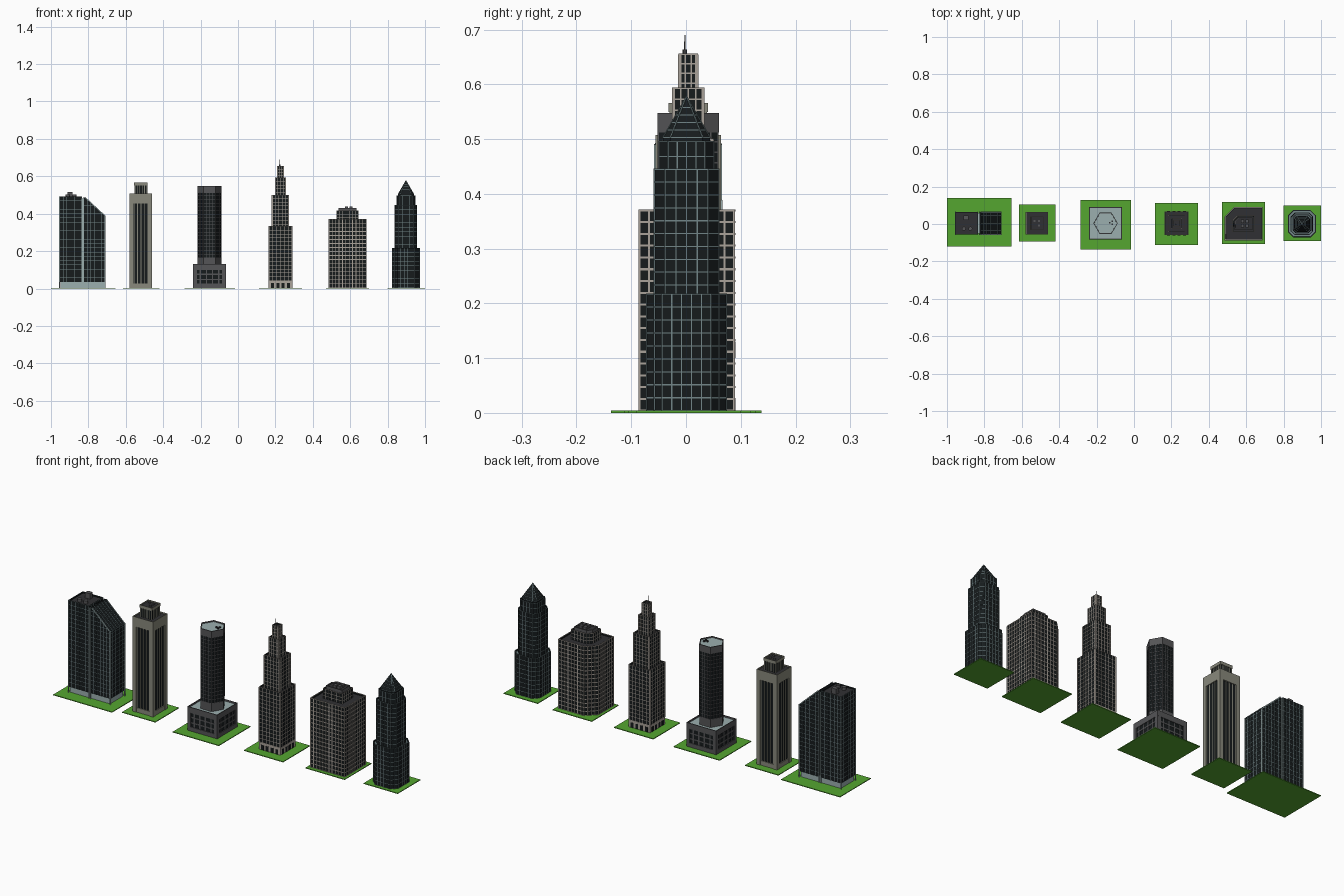
import bpy, bmesh, math
from mathutils import Vector, Matrix

if "Cube" in bpy.data.objects:
    bpy.data.objects.remove(bpy.data.objects["Cube"])


def mat(name, r, g, b):
    m = bpy.data.materials.new(name)
    m.diffuse_color = (r, g, b, 1)
    m.use_nodes = True
    m.node_tree.nodes["Principled BSDF"].inputs["Base Color"].default_value = m.diffuse_color
    return m


GRASS = mat("grass", .09, .38, .03)
GLASS = mat("dark_glass", .008, .011, .012)
TEAL = mat("teal_frame", .17, .24, .25)
PALE = mat("pale_teal", .33, .43, .43)
BEIGE = mat("beige_stone", .40, .36, .32)
CONC = mat("concrete", .25, .25, .2)
GREY = mat("mid_grey", .09, .09, .095)
DARK = mat("dark_roof", .03, .03, .033)


def finish(bm, name, *mats):
    bmesh.ops.recalc_face_normals(bm, faces=bm.faces)
    me = bpy.data.meshes.new(name)
    bm.to_mesh(me)
    bm.free()
    for m in mats:
        me.materials.append(m)
    ob = bpy.data.objects.new(name, me)
    bpy.context.collection.objects.link(ob)
    return ob


def rect(x0, x1, y0, y1):
    return [(x0, y0), (x1, y0), (x1, y1), (x0, y1)]


def square(cx, cy, h):
    return rect(cx - h, cx + h, cy - h, cy + h)


def octagon(cx, cy, h, c):
    k = h - c
    return [(cx + a, cy + b) for a, b in ((-k, -h), (k, -h), (h, -k), (h, k), (k, h), (-k, h), (-h, k), (-h, -k))]


def prism(name, poly, z0, z1, m, rim=0, sink=.006, roof=DARK):
    """Extruded footprint; rim > 0 makes a parapet round a sunken roof."""
    bm = bmesh.new()
    lo = [bm.verts.new((x, y, z0)) for x, y in poly]
    hi = [bm.verts.new((x, y, z1)) for x, y in poly]
    n = len(poly)
    bm.faces.new(lo[::-1])
    top = bm.faces.new(hi)
    for i in range(n):
        j = (i + 1) % n
        bm.faces.new((lo[i], lo[j], hi[j], hi[i]))
    bm.normal_update()
    if rim:
        bmesh.ops.inset_region(bm, faces=[top], thickness=rim)
        bmesh.ops.inset_region(bm, faces=[top], thickness=.0004, depth=-sink)
        top.material_index = 1
    return finish(bm, name, m, roof)


def bar(bm, a, b, t):
    a, b = Vector(a), Vector(b)
    d = b - a
    r = d.to_track_quat('Z', 'Y').to_matrix().to_4x4()
    bmesh.ops.create_cube(bm, size=1, matrix=Matrix.Translation((a + b) / 2) @ r @ Matrix.Diagonal((t, t, d.length + t * .5, 1)))


def grid(name, poly, z0, z1, m, floors, step, t):
    """Mullions and floor bands over every side of a footprint."""
    bm = bmesh.new()
    for i, p in enumerate(poly):
        p, q = Vector(p), Vector(poly[(i + 1) % len(poly)])
        n = max(1, round((q - p).length / step))
        for k in range(n):
            v = p.lerp(q, k / n)
            bar(bm, (*v, z0), (*v, z1 - t * .3), t)
        if floors:
            for k in range(floors + 1):
                z = z0 + (z1 - z0) * k / floors
                bar(bm, (*p, z), (*q, z), t)
    return finish(bm, name, m)


def tower(name, poly, z0, z1, frame, floors, step, t, rim=.005, roof=DARK):
    prism(name + "_core", poly, z0, z1, GLASS, rim, roof=roof)
    grid(name + "_frame", poly, z0, z1, frame, floors, step, t)


def cyl(name, x, y, z0, z1, r, m, seg=12, r2=None):
    bm = bmesh.new()
    bmesh.ops.create_cone(bm, cap_ends=True, segments=seg, radius1=r, radius2=r if r2 is None else r2,
                          depth=z1 - z0, matrix=Matrix.Translation((x, y, (z0 + z1) / 2)))
    return finish(bm, name, m)


# Lawns under each building
for i, r in enumerate([(-1, -.655, -.12, .138), (-.615, -.42, -.093, .105), (-.287, -.017, -.137, .128),
                       (.113, .343, -.112, .113), (.47, .70, -.106, .118), (.80, 1, -.09, .1)]):
    prism(f"lawn_{i + 1}", rect(*r), 0, .004, GRASS)
G = .004

# 1: twin slab with a sloping glass wing
Y0, Y1 = -.056, .064
XA, XB, ZA, ZB = -.818, -.71, .488, .388
prism("slab_lobby", rect(-.95, -.715, Y0 + .005, Y1 - .005), G, .04, PALE)
prism("slab_joint", rect(-.838, -.824, Y0 + .006, Y1 - .006), G, .48, PALE)
tower("slab_left", rect(-.955, -.836, Y0, Y1), .035, .492, TEAL, 20, .02, .0018)
bm = bmesh.new()
prof = [(-.826, .035), (XB, .035), (XB, ZB), (XA, ZA), (-.826, ZA)]
f = bm.faces.new([bm.verts.new((x, Y0, z)) for x, z in prof])
ext = bmesh.ops.extrude_face_region(bm, geom=[f])
bmesh.ops.translate(bm, vec=(0, Y1 - Y0, 0), verts=[v for v in ext["geom"] if isinstance(v, bmesh.types.BMVert)])
finish(bm, "slope_wing_core", GLASS)
bm = bmesh.new()
for k in range(7):
    x = -.826 + (XB + .826) * k / 6
    z = ZA + (ZB - ZA) * max(0, (x - XA) / (XB - XA))
    for y in (Y0, Y1):
        bar(bm, (x, y, .035), (x, y, z), .0018)
    if k:
        bar(bm, (x, Y0, z), (x, Y1, z), .0018)
    y = Y0 + (Y1 - Y0) * k / 6
    bar(bm, (XB, y, .035), (XB, y, ZB), .0018)
    bar(bm, (XB, y, ZB), (XA, y, ZA), .0018)
for k in range(20):
    z = .035 + .0228 * k
    x = min(XB, XA + (ZA - z) / (ZA - ZB) * (XB - XA))
    for y in (Y0, Y1):
        bar(bm, (-.826, y, z), (x, y, z), .0018)
    if z < ZB:
        bar(bm, (XB, Y0, z), (XB, Y1, z), .0018)
finish(bm, "slope_wing_frame", TEAL)
bm = bmesh.new()
for y in (Y0, Y1):
    bar(bm, (XB, y, G), (XB, y, ZB), .005)
    bar(bm, (XB, y, ZB), (XA, y, ZA), .004)
    bar(bm, (-.955, y, G), (-.955, y, .49), .004)
    for x in (-.836, -.826):
        bar(bm, (x, y, G), (x, y, .486), .003)
finish(bm, "slab_edge_trim", PALE)
for i, (x, y) in enumerate([(-.91, -.025), (-.875, -.025)]):
    cyl(f"roof_tank_{i + 1}", x, y, .484, .502, .011, GREY)
prism("roof_plant_box", rect(-.912, -.884, .022, .045), .484, .515, GREY)

# 2: concrete tower with corner piers
CX, CY = -.519, .004
prism("pier_core", square(CX, CY, .054), G, .46, GLASS)
for i in (-1, 1):
    for j in (-1, 1):
        prism("corner_pier", square(CX + i * .0495, CY + j * .0495, .0105), G, .46, CONC)
prism("pier_base", square(CX, CY, .058), G, .028, CONC)
prism("pier_top_band", square(CX, CY, .06), .455, .508, CONC, .005)
grid("pier_mullions", square(CX, CY, .0545), .02, .46, CONC, 0, .0182, .004)
prism("penthouse_core", square(CX, CY, .031), .5, .553, GLASS)
grid("penthouse_columns", square(CX, CY, .032), .5, .553, CONC, 0, .013, .004)
prism("penthouse_cap", square(CX, CY, .036), .55, .566, CONC, .004)
for i, (x, y) in enumerate([(-.012, .012), (.012, -.012), (.012, .012)]):
    prism("penthouse_vent", square(CX + x, CY + y, .005), .558, .566, GREY)

# 3: hexagonal tower on a square podium
P = rect(-.24, -.065, -.082, .09)
HX, HY = -.152, .004
hexa = lambda r: [(HX + r * math.cos(k * math.pi / 3), HY + r * math.sin(k * math.pi / 3)) for k in range(6)]
prism("podium_core", rect(-.236, -.069, -.078, .086), G, .11, GLASS)
prism("podium_base", P, G, .026, GREY)
prism("podium_top", P, .1, .13, GREY, .006, .008, PALE)
grid("podium_piers", rect(-.234, -.071, -.076, .084), .02, .105, GREY, 3, .034, .007)
for x in (-.23, -.075):
    for y in (-.072, .08):
        prism("podium_corner", square(x, y, .0098), G, .105, GREY)
prism("hex_collar", hexa(.0645), .12, .165, GREY)
tower("hex_shaft", hexa(.063), .165, .515, GREY, 18, .0158, .0025)
prism("hex_crown", hexa(.065), .512, .548, GREY, .004, .006, PALE)
for x, y in ((.035, .01), (.035, -.005), (.022, .002)):
    prism("hex_roof_vent", square(HX + x, HY + y, .004), .54, .549, DARK)

# 4: stepped stone tower with mast
SX, SY = .227, .004
prism("stepped_lobby", square(SX, SY, .0635), G, .042, BEIGE)
for k in range(4):
    o = -.042 + k * .028
    prism("lobby_opening_x", rect(SX + o - .008, SX + o + .008, SY - .0645, SY + .0645), G, .03, GLASS)
    prism("lobby_opening_y", rect(SX - .0645, SX + .0645, SY + o - .008, SY + o + .008), G, .03, GLASS)
tiers = [(.062, .042, .333, 14, .0207), (.045, .325, .5, 9, .018), (.028, .492, .593, 5, .014), (.0165, .585, .655, 4, .011)]
for i, (h, z0, z1, fl, st) in enumerate(tiers):
    tower(f"stepped_tier_{i + 1}", square(SX, SY, h), z0, z1, BEIGE, fl, st, .0027, .004)
    grid(f"stepped_corner_{i + 1}", square(SX, SY, h - .001), z0, z1, BEIGE, 0, 1, .006)
cyl("mast_base", SX - .003, SY - .006, .645, .664, .004, GREY, 8)
cyl("mast", SX - .003, SY - .006, .66, .69, .0015, GREY, 6, .001)

# 5: broad block with one cut corner
block = lambda i, c: [(.486 + i, -.085 + i), (.685 - i, -.085 + i), (.685 - i, .088 - i), (.486 + i + c, .088 - i), (.486 + i, .088 - i - c)]
tower("block", block(0, .05), G, .37, BEIGE, 17, .0182, .0038, .006)
tower("block_tier", block(.043, .025), .36, .416, BEIGE, 3, .016, .0025)
prism("block_cap", block(.052, .02), .41, .43, GREY, .004)
for x in (-.012, .012):
    for y in (-.012, .012):
        prism("block_roof_unit", square(.592 + x, .002 + y, .009), .42, .438, GREY)

# 6: octagonal stepped glass tower with pyramid roof
OX, OY = .898, .001
for i, (h, c, z0, z1, fl) in enumerate([(.073, .028, G, .217, 9), (.059, .02, .21, .445, 10), (.05, .016, .44, .496, 2)]):
    tower(f"octagon_tier_{i + 1}", octagon(OX, OY, h, c), z0, z1, TEAL, fl, .019, .002, .004, TEAL)
pyr = octagon(OX, OY, .043, .014)
bm = bmesh.new()
base = [bm.verts.new((x, y, .488)) for x, y in pyr]
mid = [bm.verts.new((x, y, .503)) for x, y in pyr]
tip = bm.verts.new((OX, OY, .578))
for i in range(8):
    j = (i + 1) % 8
    bm.faces.new((base[i], base[j], mid[j], mid[i]))
    bm.faces.new((mid[i], mid[j], tip))
finish(bm, "pyramid_roof", GLASS)
bm = bmesh.new()
for i in range(8):
    a, b = Vector((*pyr[i], .503)), Vector((*pyr[(i + 1) % 8], .503))
    top = Vector((OX, OY, .578))
    bar(bm, a, top, .0018)
    for k in range(5):
        bar(bm, a.lerp(top, k / 5.5), b.lerp(top, k / 5.5), .0015)
finish(bm, "pyramid_ribs", TEAL)
